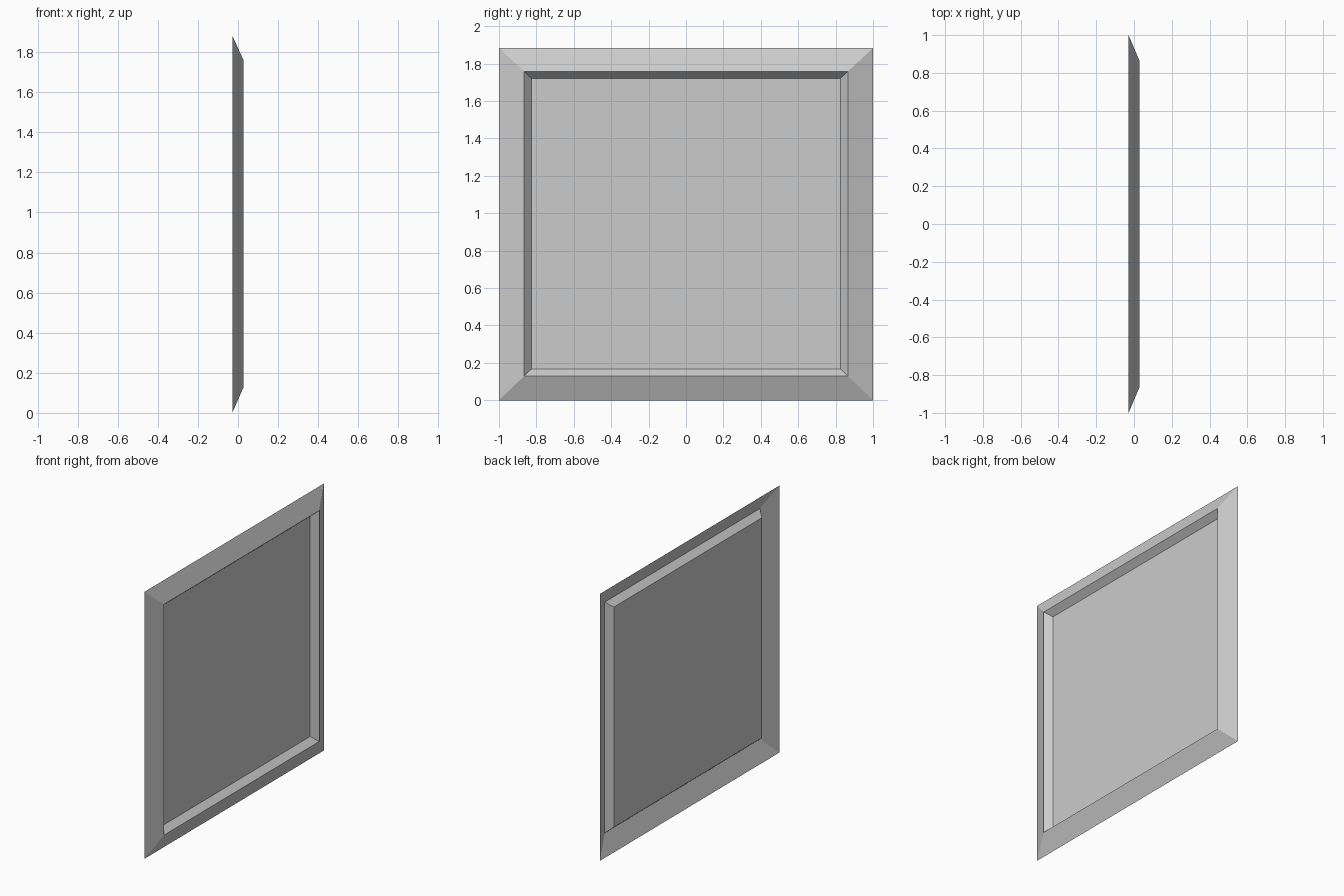
import bpy

if "Cube" in bpy.data.objects:
    bpy.data.objects.remove(bpy.data.objects["Cube"])


def rect(x, half_y, z0, z1):
    # Rectangle loop in the plane at x, counter-clockwise seen from +x
    return [(x, -half_y, z0), (x, half_y, z0), (x, half_y, z1), (x, -half_y, z1)]


def sheet(name, loops, fill=False):
    # Joins successive rectangles with flat mitred faces
    verts = [v for loop in loops for v in loop]
    faces = []
    for k in range(len(loops) - 1):
        a, b = 4 * k, 4 * k + 4
        for i in range(4):
            j = (i + 1) % 4
            faces.append((a + i, a + j, b + j, b + i))
    if fill:
        n = len(verts)
        faces.append((n - 4, n - 3, n - 2, n - 1))
    mesh = bpy.data.meshes.new(name)
    mesh.from_pydata(verts, [], faces)
    mesh.update()
    obj = bpy.data.objects.new(name, mesh)
    bpy.context.collection.objects.link(obj)
    return obj


outer = rect(-0.0285, 1.0, 0.0, 1.883)
ridge = rect(0.0285, 0.865, 0.13, 1.758)
inner = rect(-0.0155, 0.825, 0.168, 1.72)

# Open-backed frame: outer slope up to the ridge, then down to the panel
sheet("frame", [outer, ridge, inner])

# Flat recessed panel
sheet("panel", [inner], fill=True)
